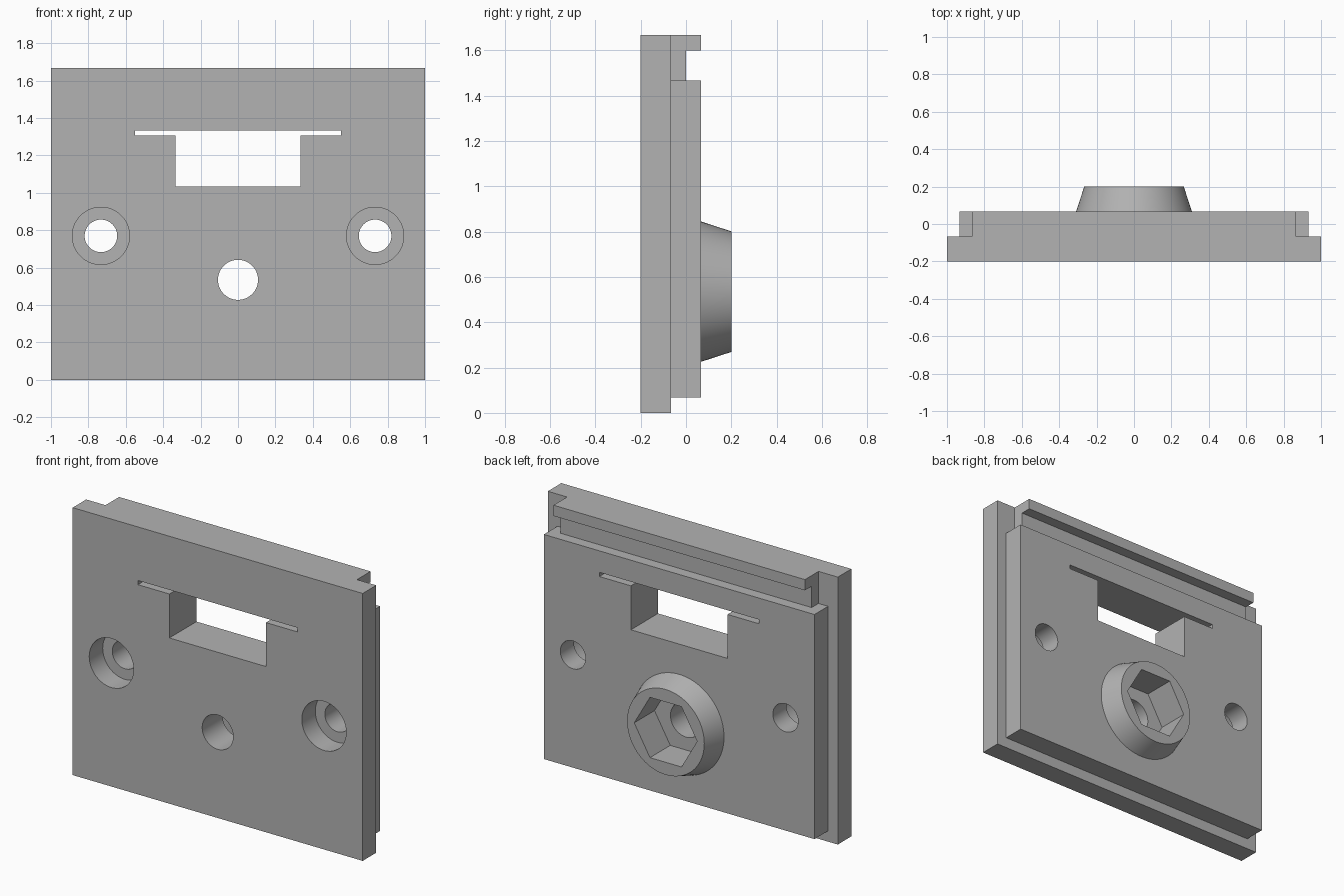
import bpy
import bmesh
from math import pi
from mathutils import Matrix, Vector

cube = bpy.data.objects.get("Cube")
if cube:
    bpy.data.objects.remove(cube, do_unlink=True)

grey = bpy.data.materials.new("plain grey")
grey.use_nodes = True
colour = (0.45, 0.45, 0.45, 1)
grey.diffuse_color = colour
grey.node_tree.nodes["Principled BSDF"].inputs["Base Color"].default_value = colour

FRONT, STEP, GROOVE, BACK, TIP = -0.2, -0.067, 0.0, 0.067, 0.2
TOP = 1.667
OVER = 0.03  # overlap that keeps joins and cuts clean


def finish(name, bm):
    bmesh.ops.recalc_face_normals(bm, faces=bm.faces)
    mesh = bpy.data.meshes.new(name)
    bm.to_mesh(mesh)
    bm.free()
    mesh.materials.append(grey)
    obj = bpy.data.objects.new(name, mesh)
    bpy.context.collection.objects.link(obj)
    return obj


def box(name, half_width, y0, y1, z0, z1):
    bm = bmesh.new()
    size = Vector((2 * half_width, y1 - y0, z1 - z0, 1))
    centre = Vector((0, (y0 + y1) / 2, (z0 + z1) / 2))
    bmesh.ops.create_cube(bm, size=1, matrix=Matrix.Translation(centre) @ Matrix.Diagonal(size))
    return finish(name, bm)


def round_part(name, x, z, y0, y1, r0, r1, sides=96, turn=0):
    """Cylinder, cone or prism along y, radius r0 at y0 and r1 at y1."""
    bm = bmesh.new()
    place = (Matrix.Translation((x, (y0 + y1) / 2, z))
             @ Matrix.Rotation(-pi / 2, 4, "X") @ Matrix.Rotation(turn, 4, "Z"))
    bmesh.ops.create_cone(bm, cap_ends=True, segments=sides, radius1=r0,
                          radius2=r1, depth=y1 - y0, matrix=place)
    return finish(name, bm)


# Stepped body
body = box("mounting_plate", 1, FRONT, STEP, 0, TOP)
added = [
    box("back_panel", 0.933, STEP - OVER, BACK, 0.067, 1.467),
    box("groove_wall", 0.867, STEP - OVER, GROOVE, 1.4, TOP),
    box("top_lip", 0.867, STEP - OVER, BACK, 1.6, TOP),
    # Tapered boss; its buried end continues the same taper
    round_part("nut_boss", 0, 0.535, BACK - OVER, TIP, 0.319, 0.266),
]

# Window, slot, bolt hole, nut pocket and counterbored screw holes
cuts = [
    box("window_cutter", 0.333, FRONT - OVER, TIP, 1.033, 1.333),
    box("slot_cutter", 0.55, FRONT - OVER, TIP, 1.307, 1.333),
    round_part("bolt_hole_cutter", 0, 0.535, FRONT - OVER, TIP, 0.107, 0.107),
    round_part("nut_pocket_cutter", 0, 0.535, GROOVE, TIP + OVER, 0.217, 0.217, 6, pi / 2),
]
for side in (-1, 1):
    x = side * 0.733
    cuts.append(round_part("screw_hole_cutter", x, 0.77, FRONT - OVER, TIP, 0.087, 0.087))
    cuts.append(round_part("counterbore_cutter", x, 0.77, FRONT - OVER, STEP, 0.153, 0.153))

# Join and cut
bpy.ops.object.select_all(action="DESELECT")
bpy.context.view_layer.objects.active = body
body.select_set(True)
for operation, tools in (("UNION", added), ("DIFFERENCE", cuts)):
    for tool in tools:
        mod = body.modifiers.new(tool.name, "BOOLEAN")
        mod.operation = operation
        mod.solver = "EXACT"
        mod.object = tool
        bpy.ops.object.modifier_apply(modifier=mod.name)
        bpy.data.objects.remove(tool, do_unlink=True)

bpy.ops.object.shade_smooth_by_angle(angle=pi / 6)
